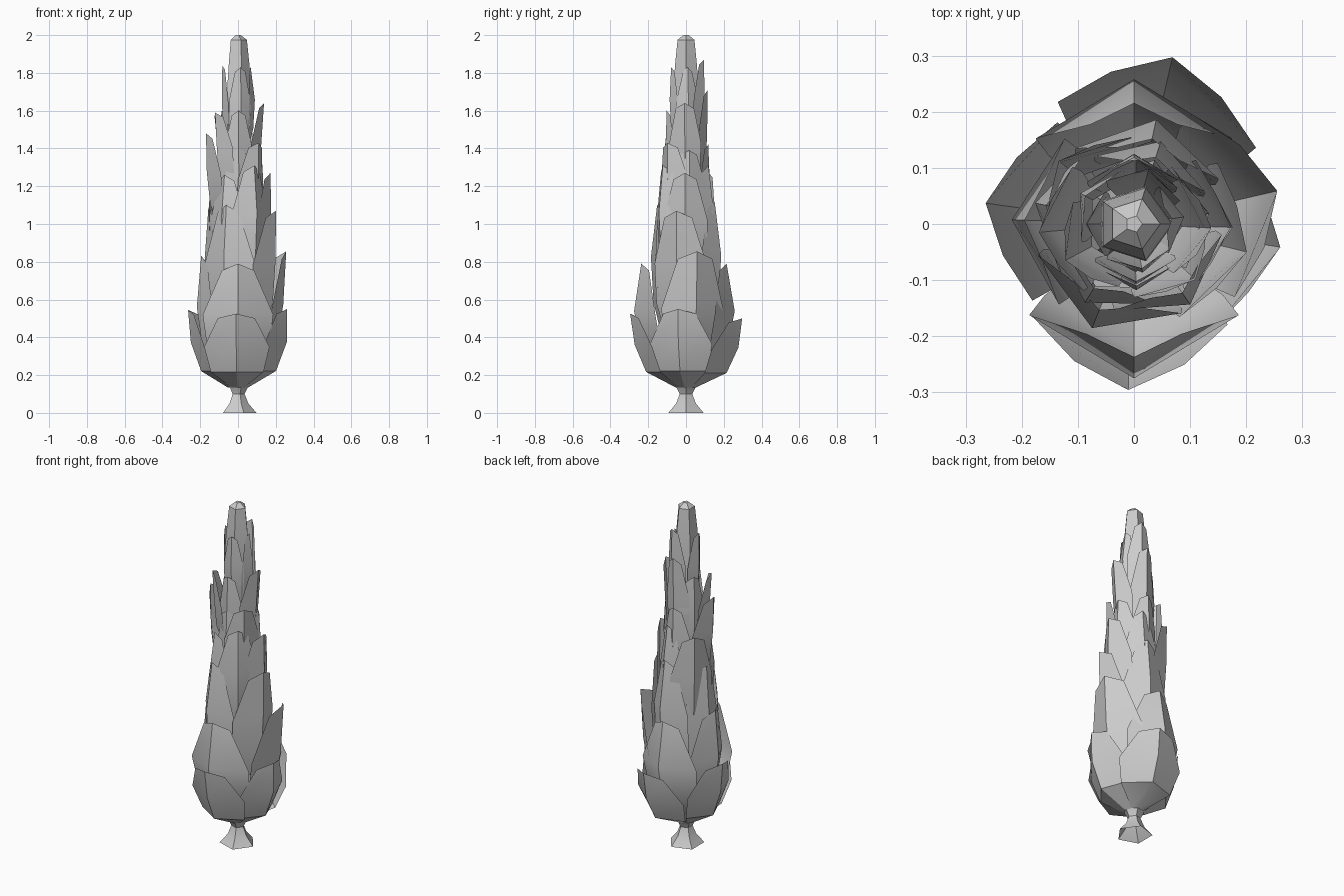
import bpy
import bmesh
from math import sin, cos, radians

cube = bpy.data.objects.get("Cube")
if cube:
    bpy.data.objects.remove(cube, do_unlink=True)

grey = bpy.data.materials.new("plain grey")
grey.use_nodes = True
colour = (0.6, 0.6, 0.6, 1)
grey.diffuse_color = colour
grey.node_tree.nodes["Principled BSDF"].inputs["Base Color"].default_value = colour


def make_object(name, bm):
    bmesh.ops.recalc_face_normals(bm, faces=bm.faces)
    mesh = bpy.data.meshes.new(name)
    bm.to_mesh(mesh)
    bm.free()
    mesh.materials.append(grey)
    obj = bpy.data.objects.new(name, mesh)
    bpy.context.collection.objects.link(obj)
    bpy.ops.object.select_all(action="DESELECT")
    obj.select_set(True)
    bpy.context.view_layer.objects.active = obj
    bpy.ops.object.shade_smooth_by_angle(angle=radians(30))


def polar(bm, angle, r, z):
    return bm.verts.new((r * cos(angle), r * sin(angle), z))


def loft(bm, rows, closed=False):
    for low, high in zip(rows, rows[1:]):
        n = len(low)
        for i in range(n if closed else n - 1):
            j = (i + 1) % n
            bm.faces.new((low[i], low[j], high[j], high[i]))


def turned(name, profile, sides):
    """Faceted stack of rings (radius, height), closed at the top only."""
    bm = bmesh.new()
    rings = [[polar(bm, radians(360 * i / sides), r, z) for i in range(sides)]
             for r, z in profile]
    loft(bm, rings, closed=True)
    bm.faces.new(rings[-1])
    make_object(name, bm)


def add_leaf(bm, angle, tip_z, tip_r, belly_r, base_z, base_r, spread):
    """Cupped leaf with a centre crease, a wide belly and a blunt point."""
    height = tip_z - base_z
    # height fraction, radius, share of the spread, drop of the edges
    sections = [
        (0.0, base_r, 0.95, 0.0),
        (0.21, base_r + (belly_r - base_r) * 0.72, 1.05, 0.0),
        (0.58, belly_r, 1.0, 0.03),
        (1.0, tip_r, 0.48, 0.06),
    ]
    rows = []
    for t, r, share, drop in sections:
        z = base_z + height * t
        side = radians(spread) * share
        rows.append([
            polar(bm, radians(angle) + side * s, r * (1 - 0.1 * abs(s)),
                  z - height * drop * abs(s))
            for s in (-1, 0, 1)
        ])
    loft(bm, rows)


def grow_tier(name, base_z, base_r, spread, leaves):
    """Each leaf is (direction, tip height, tip radius, belly radius)."""
    bm = bmesh.new()
    for leaf in leaves:
        add_leaf(bm, *leaf, base_z, base_r, spread)
    make_object(name + "_leaves", bm)


# Trunk: flared open foot, narrow neck and a slim core up through the leaves
turned("trunk", [(0.098, 0), (0.055, 0.05), (0.035, 0.1), (0.055, 0.14), (0.11, 0.2),
                 (0.12, 0.7), (0.05, 1.5)], 5)

# Leaf tiers from the wide bowl upward
grow_tier("bottom", 0.135, 0.055, 45, [
    (-92, 0.525, 0.296, 0.272), (-9, 0.55, 0.264, 0.262),
    (77, 0.5, 0.305, 0.285), (172, 0.545, 0.267, 0.252)])
grow_tier("lower", 0.19, 0.1, 49, [
    (-90, 0.79, 0.237, 0.275), (13, 0.855, 0.262, 0.246),
    (90, 0.79, 0.215, 0.258), (178, 0.83, 0.195, 0.218)])
grow_tier("lower_middle", 0.45, 0.15, 50, [
    (-112, 1.1, 0.165, 0.2), (-14, 1.07, 0.207, 0.205),
    (78, 1.12, 0.155, 0.19), (168, 1.09, 0.16, 0.18)])
grow_tier("middle", 0.72, 0.13, 48, [
    (-55, 1.31, 0.15, 0.175), (-122, 1.26, 0.135, 0.165), (-2, 1.27, 0.172, 0.176),
    (72, 1.31, 0.125, 0.155), (140, 1.28, 0.175, 0.172)])
grow_tier("upper_middle", 1.0, 0.1, 48, [
    (185, 1.48, 0.17, 0.166), (-88, 1.4, 0.11, 0.118), (-42, 1.43, 0.148, 0.145),
    (8, 1.39, 0.125, 0.135), (90, 1.42, 0.118, 0.125)])
grow_tier("upper", 1.18, 0.085, 48, [
    (208, 1.59, 0.138, 0.128), (-3, 1.64, 0.138, 0.125), (150, 1.6, 0.1, 0.11),
    (-88, 1.6, 0.102, 0.108), (88, 1.71, 0.115, 0.112)])
grow_tier("high", 1.42, 0.06, 48, [
    (180, 1.84, 0.083, 0.086), (-80, 1.83, 0.08, 0.088),
    (75, 1.87, 0.098, 0.102), (8, 1.83, 0.068, 0.09)])

# Crown: blunt closed bud
turned("crown_bud", [(0.07, 1.5), (0.068, 1.75), (0.06, 1.85), (0.047, 1.975), (0.015, 2.0)], 5)
